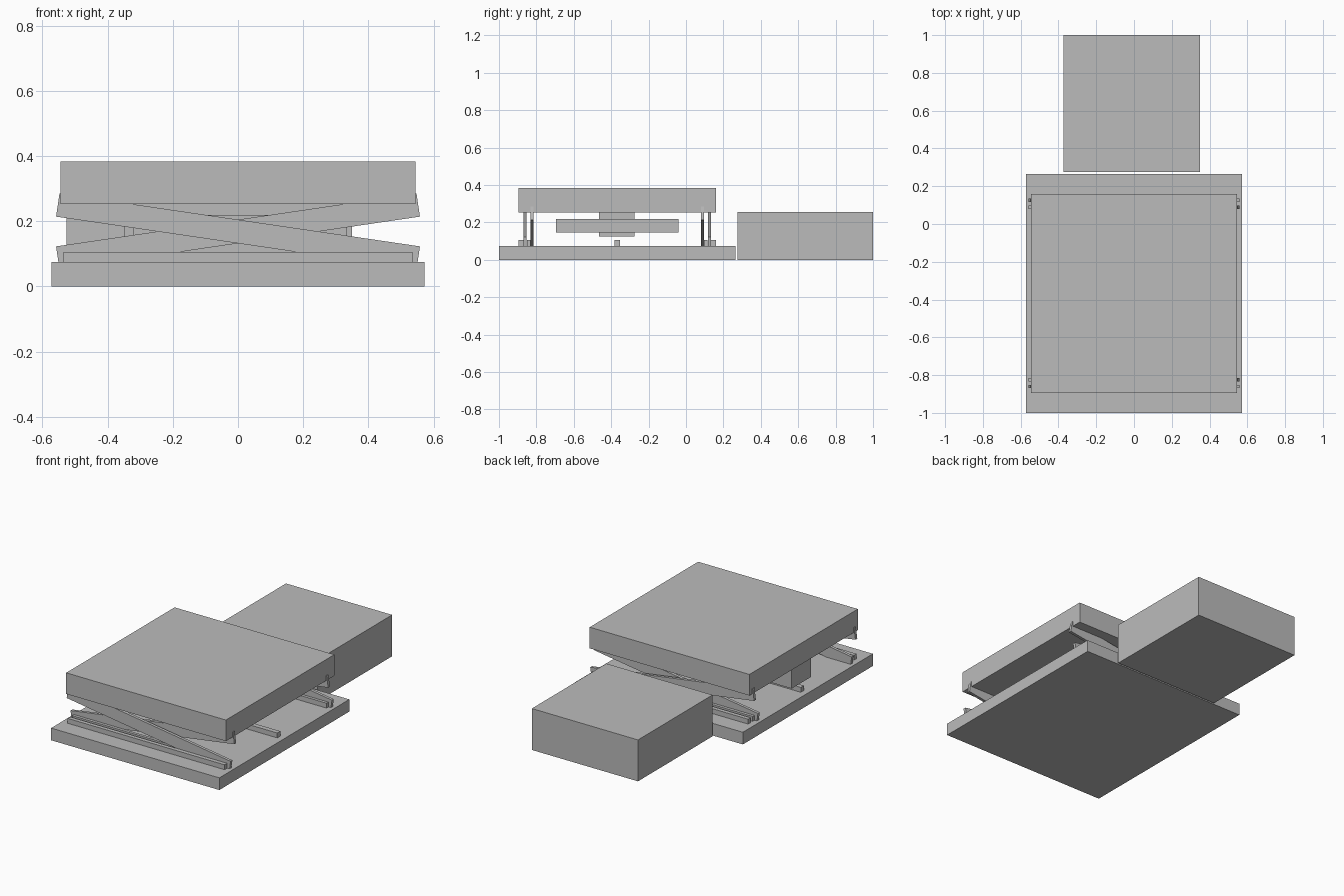
import bpy
import math

cube = bpy.data.objects.get("Cube")
if cube:
    bpy.data.objects.remove(cube, do_unlink=True)

grey = bpy.data.materials.new("plain_grey")
grey.use_nodes = True
colour = (0.5, 0.5, 0.5, 1)
grey.diffuse_color = colour
grey.node_tree.nodes["Principled BSDF"].inputs["Base Color"].default_value = colour


def box(name, x, y, z, tilt=0.0):
    """Box from its (low, high) limits on each axis, tilted about y."""
    limits = (x, y, z)
    bpy.ops.mesh.primitive_cube_add(size=1, location=[(a + b) / 2 for a, b in limits])
    ob = bpy.context.object
    ob.name = ob.data.name = name
    ob.scale = [b - a for a, b in limits]
    bpy.ops.object.transform_apply(location=False, rotation=False, scale=True)
    ob.rotation_euler.y = tilt
    ob.data.materials.append(grey)
    return ob


# Base plate, lifting platform and the power unit housing behind them
box("base_plate", (-0.573, 0.573), (-1.0, 0.265), (0, 0.075))
box("platform", (-0.544, 0.544), (-0.895, 0.16), (0.253, 0.383))
box("power_unit", (-0.373, 0.35), (0.275, 1.0), (0, 0.255))

# Drive parts under the platform
box("cross_beam", (-0.32, 0.333), (-0.695, -0.04), (0.147, 0.219))
box("motor_block", (-0.527, -0.348), (-0.465, -0.275), (0.125, 0.253))

# Scissor arms and base rails, mirrored about the middle of the platform
MID_Y = -0.3675
ARM_Z = 0.1685
ARM_TILT = math.atan(0.147)
ARM_HALF = 0.559
RAIL_X = (-0.535, 0.535)
RAIL_Z = (0.075, 0.105)

box("middle_rail", RAIL_X, (MID_Y - 0.015, MID_Y + 0.015), RAIL_Z)


def side_band(side, offset, width):
    centre = MID_Y + side * offset
    return (centre - width / 2, centre + width / 2)


for side, label in ((-1, "front"), (1, "back")):
    for part, offset, tilt in (("outer", 0.493, ARM_TILT), ("inner", 0.456, -ARM_TILT)):
        box(f"{label}_{part}_arm", (-ARM_HALF, ARM_HALF), side_band(side, offset, 0.018),
            (ARM_Z - 0.036, ARM_Z + 0.036), tilt)
    for part, offset, width in (("outer", 0.515, 0.025), ("inner", 0.474, 0.018)):
        box(f"{label}_{part}_rail", RAIL_X, side_band(side, offset, width), RAIL_Z)
